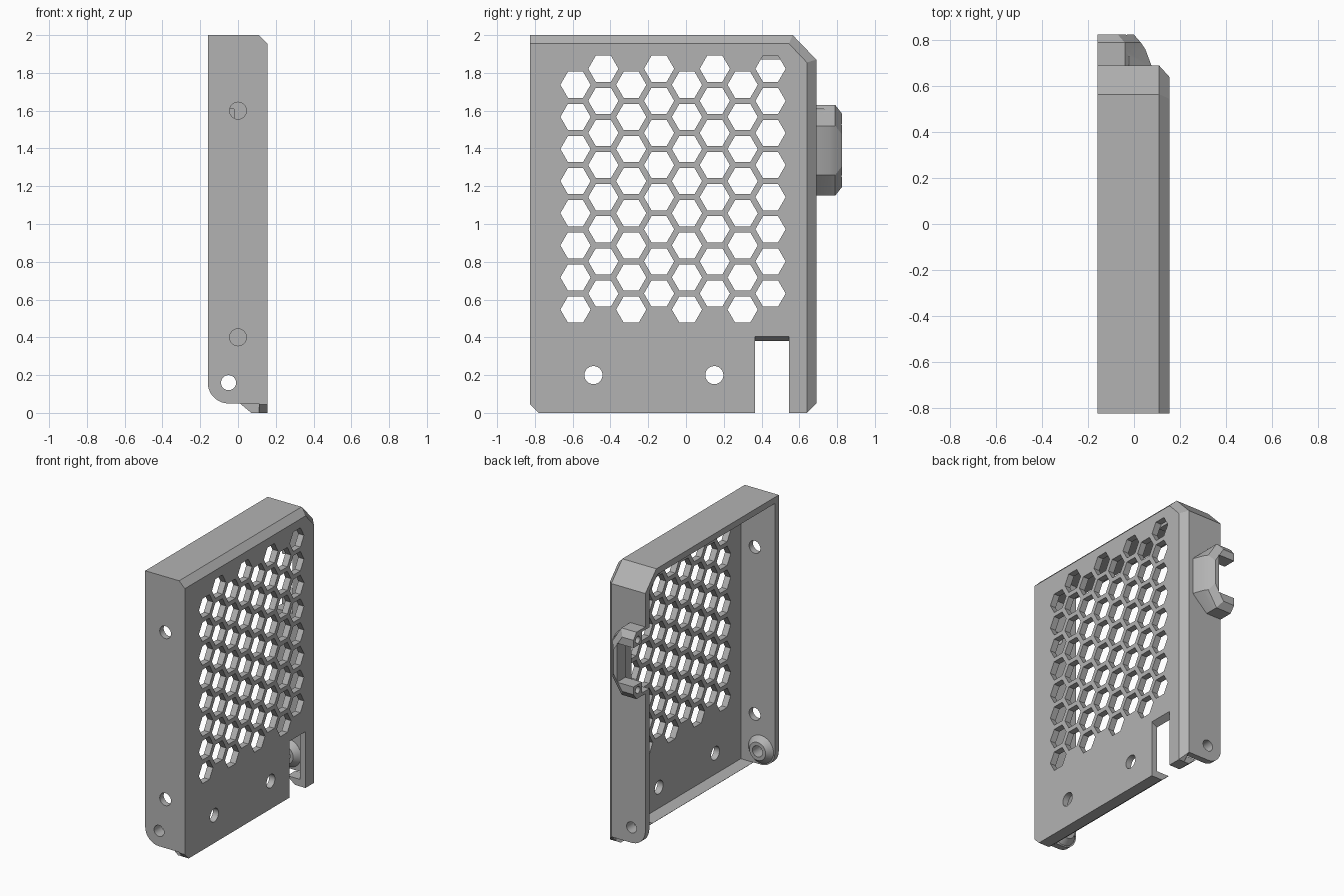
import bpy, bmesh, math
from mathutils import Vector

cube = bpy.data.objects.get("Cube")
if cube:
    bpy.data.objects.remove(cube, do_unlink=True)

grey = bpy.data.materials.new("plain_grey")
grey.use_nodes = True
tone = (0.45, 0.45, 0.45, 1)
grey.diffuse_color = tone
grey.node_tree.nodes["Principled BSDF"].inputs["Base Color"].default_value = tone


def loft_into(bm, rings):
    """Closed solid through matching rings of points."""
    loops = [[bm.verts.new(p) for p in ring] for ring in rings]
    n = len(loops[0])
    for a, b in zip(loops, loops[1:]):
        for i in range(n):
            j = (i + 1) % n
            bm.faces.new((a[i], a[j], b[j], b[i]))
    bm.faces.new(loops[0][::-1])
    bm.faces.new(loops[-1])


def solid(name, *shapes):
    """Object made of one or more lofted shapes."""
    bm = bmesh.new()
    for rings in shapes:
        loft_into(bm, rings)
    bmesh.ops.recalc_face_normals(bm, faces=bm.faces)
    mesh = bpy.data.meshes.new(name)
    bm.to_mesh(mesh)
    bm.free()
    mesh.materials.append(grey)
    obj = bpy.data.objects.new(name, mesh)
    bpy.context.collection.objects.link(obj)
    return obj


def along_x(yz, x0, x1):
    return [[(x, y, z) for y, z in yz] for x in (x0, x1)]


def along_y(xz, y0, y1):
    return [[(x, y, z) for x, z in xz] for y in (y0, y1)]


def rect(a0, a1, b0, b1):
    return [(a0, b0), (a1, b0), (a1, b1), (a0, b1)]


def ngon(a, b, r, n):
    return [(a + r * math.cos(math.tau * i / n), b + r * math.sin(math.tau * i / n)) for i in range(n)]


def cut(obj, *shapes):
    cutter = solid("cutter", *shapes)
    cutter.hide_render = True
    mod = obj.modifiers.new("cut", "BOOLEAN")
    mod.operation = "DIFFERENCE"
    mod.solver = "EXACT"
    mod.object = cutter
    bpy.context.view_layer.objects.active = obj
    bpy.ops.object.modifier_apply(modifier=mod.name)
    bpy.data.objects.remove(cutter, do_unlink=True)


OPEN, INNER, OUTER = -0.16, 0.11, 0.155     # x of open rim, plate inside, plate outside
FRONT, BACK, TOP, T = -0.825, 0.69, 2.0, 0.045

# Face plate with bevelled top and back edges
foot = [(FRONT, T), (FRONT + T, 0), (BACK - 0.05, 0)]
inner = foot + [(BACK, 0.05), (BACK, 1.87), (0.565, TOP), (FRONT, TOP)]
outer = foot + [(BACK - 0.05, 0.001), (BACK - 0.05, 1.855), (0.545, TOP - T), (FRONT, TOP - T)]
plate = solid("face_plate", [[(INNER, y, z) for y, z in inner], [(OUTER, y, z) for y, z in outer]])

# Honeycomb vents, screw holes and cable slot
vents = []
for col in range(8):
    for row in range(8):
        y = -0.585 + 0.1475 * col
        z = 0.547 + 0.17 * row + (0.085 if col % 2 else 0)
        vents.append(along_x(ngon(y, z, 0.08, 6), 0, 0.3))
screws = [along_x(ngon(y, 0.2, 0.048, 24), 0, 0.3) for y in (-0.49, 0.15)]
cut(plate, *vents, *screws)
slot = along_y([(0, -0.1), (0.2, -0.1), (0.2, 0.42), (OUTER, 0.405), (INNER, 0.38), (0, 0.38)], 0.365, 0.545)
cut(plate, slot)

# Bottom lip, broken by the slot
lip = [(INNER, 0), (0.07, 0), (0.01, 0.05), (INNER, 0.05)]
solid("bottom_lip", along_y(lip, FRONT + T, 0.365), along_y(lip, 0.545, BACK - 0.05))

# Side walls with a rounded lower corner
hx, hz, hr = -0.05, 0.16, 0.11
corner = [(hx - hr * math.sin(a), hz - hr * math.cos(a))
          for a in (math.pi / 2 * i / 10 for i in range(11))]


def wall_profile(top):
    return [(INNER, top), (INNER, 0.05)] + corner + [(OPEN, top)]


front_wall = solid("front_wall", along_y(wall_profile(TOP), FRONT, FRONT + T))
back_wall = solid("back_wall", along_y(wall_profile(1.87), BACK - T, BACK))

# Raised conical bosses around the lower pivots
bosses = []
for name, y, d in (("front_pivot_boss", FRONT + T, 1), ("back_pivot_boss", BACK - T, -1)):
    rings = [[(px, y + d * h, pz) for px, pz in ngon(hx, hz, r, 32)]
             for h, r in ((-0.01, 0.1), (0, 0.1), (0.04, 0.065))]
    bosses.append(solid(name, rings))
pivot = along_y(ngon(hx, hz, 0.04, 24), -1, 1)
for obj in bosses + [back_wall]:
    cut(obj, pivot)
cut(front_wall, pivot, *[along_y(ngon(0, z, T, 24), -1, 0) for z in (0.4, 1.6)])

# Top wall running down the sloped back corner
roof = [(FRONT + T, TOP), (0.565, TOP), (BACK, 1.87), (BACK - T, 1.87),
        (0.545, TOP - T), (FRONT + T, TOP - T)]
solid("top_wall", along_x(roof, OPEN, INNER))

# Screw blocks under the top wall
for name, y0, y1, z0 in (("front_screw_block", FRONT + T, -0.66, 1.88),
                         ("back_screw_block", 0.38, 0.6, 1.87)):
    block = solid(name, along_x(rect(y0, y1, z0, TOP - T), -0.06, INNER))
    mid = (y0 + y1) / 2 if y0 < 0 else y0 + 0.06
    cut(block, along_x(ngon(mid, z0 + 0.042, 0.022, 16), -0.2, 0.08))

# Tapered latch housing on the back wall, shaped like a C
zc = 1.39
latch_rings = []
for y, reach, half in ((BACK - 0.01, 0.08, 0.24), (0.76, 0.05, 0.24), (0.79, 0.03, 0.24), (0.825, 0, 0.195)):
    bend = -0.04 if y < 0.8 else -0.07
    upper = [(OPEN, half), (bend, half), (reach, half - 0.11)]
    xz = upper + [(x, -z) for x, z in reversed(upper)]
    latch_rings.append([(x, y, zc + z) for x, z in xz])
latch = solid("latch_housing", latch_rings)
opening = along_y(rect(-0.3, -0.03, zc - 0.14, zc + 0.14), 0.5, 1)
pocket = along_y(rect(-0.3, -0.02, zc - 0.22, zc + 0.22), 0.5, 0.73)
pins = [along_x(ngon(0.775, zc + s * 0.18, 0.025, 16), -0.3, -0.06) for s in (-1, 1)]
for obj in (latch, back_wall):
    cut(obj, opening)
    cut(obj, pocket)
cut(latch, *pins)

# Smooth round holes and corners, keep edges crisp
bpy.ops.object.select_all(action="DESELECT")
for obj in bpy.context.collection.objects:
    if obj.type == "MESH":
        obj.select_set(True)
        bpy.context.view_layer.objects.active = obj
bpy.ops.object.shade_smooth_by_angle(angle=math.radians(25))
